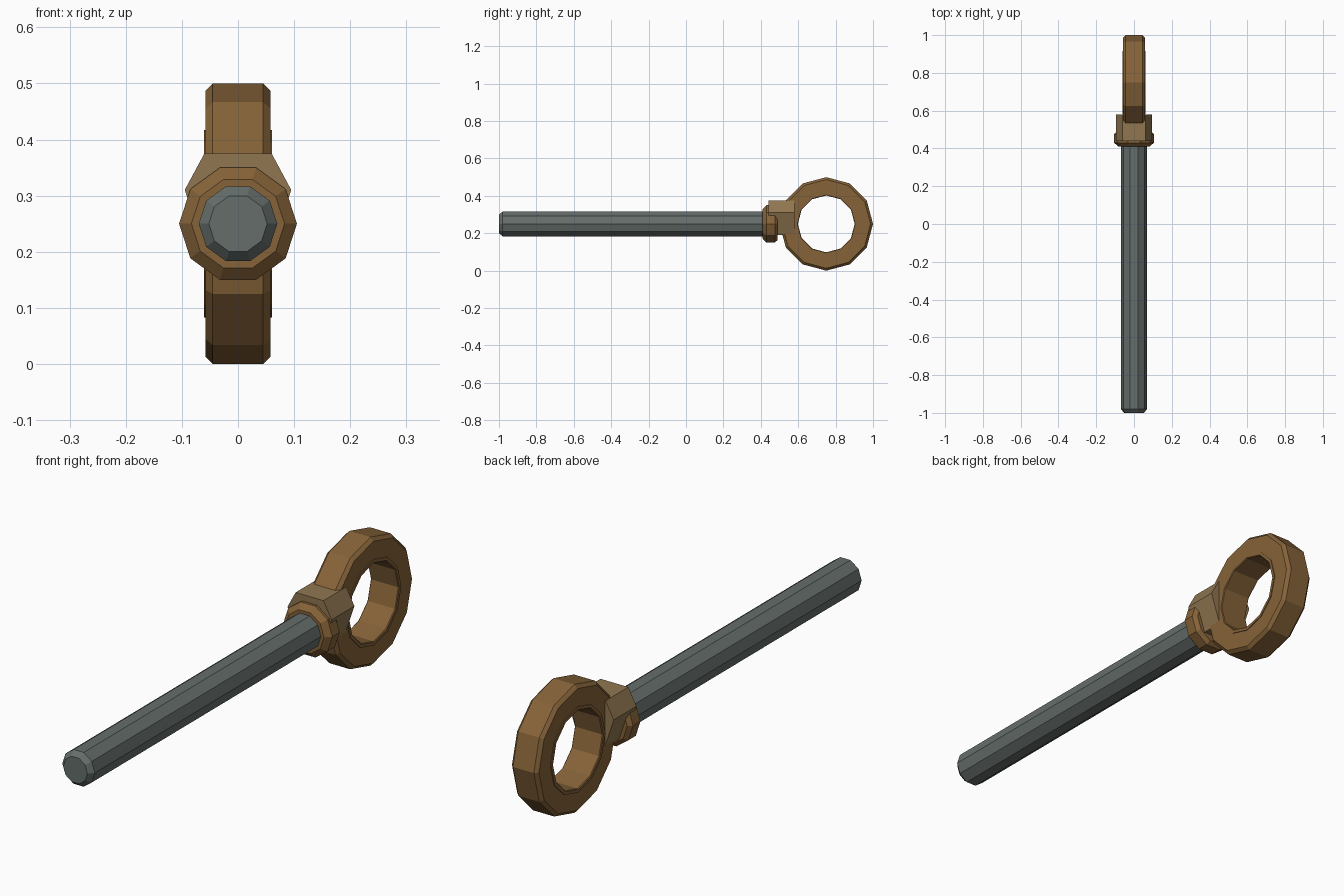
import bpy, bmesh, math

if "Cube" in bpy.data.objects:
    bpy.data.objects.remove(bpy.data.objects["Cube"])


def material(name, color):
    m = bpy.data.materials.new(name)
    m.diffuse_color = (*color, 1)
    m.use_nodes = True
    m.node_tree.nodes["Principled BSDF"].inputs["Base Color"].default_value = m.diffuse_color
    return m


STEEL = material("steel", (0.13, 0.155, 0.145))
BRONZE = material("bronze", (0.24, 0.125, 0.04))
TAN = material("pale_bronze", (0.28, 0.18, 0.08))


def sweep(name, rows, mat, closed=False):
    """Skin a list of equal vertex loops; cap the ends or join them."""
    bm = bmesh.new()
    loops = [[bm.verts.new(p) for p in row] for row in rows]
    n = len(loops[0])
    pairs = list(zip(loops, loops[1:]))
    if closed:
        pairs.append((loops[-1], loops[0]))
    else:
        bm.faces.new(loops[0])
        bm.faces.new(loops[-1])
    for a, b in pairs:
        for i in range(n):
            j = (i + 1) % n
            bm.faces.new((a[i], a[j], b[j], b[i]))
    bmesh.ops.recalc_face_normals(bm, faces=bm.faces)
    me = bpy.data.meshes.new(name)
    bm.to_mesh(me)
    bm.free()
    me.materials.append(mat)
    ob = bpy.data.objects.new(name, me)
    bpy.context.collection.objects.link(ob)
    return ob


def turned(name, profile, mat, sides=10):
    """Part turned about the long axis, profile = (radius, y)."""
    angles = [math.tau * i / sides for i in range(sides)]
    sweep(name, [[(r * math.cos(a), y, 0.25 + r * math.sin(a)) for a in angles]
                 for r, y in profile], mat)


# Shaft with a chamfered tip
turned("shaft", [(0.052, -1), (0.07, -0.98), (0.07, 0.45)], STEEL)

# Collar where the shaft meets the head
turned("collar", [(0.083, 0.41), (0.105, 0.43), (0.105, 0.475), (0.09, 0.49)], BRONZE)

# Faceted neck block
half = [(0.06, 0.375), (0.095, 0.31), (0.055, 0.19)]
outline = half + [(-x, z) for x, z in reversed(half)]
sweep("neck_block", [[(x, y, z) for x, z in outline] for y in (0.44, 0.58)], TAN)

# Ring handle: chamfered section with a raised inner lip
side = [(0.152, 0.058), (0.155, 0.061), (0.167, 0.061), (0.167, 0.058),
        (0.237, 0.058), (0.25, 0.045)]
section = side + [(r, -x) for r, x in reversed(side)]
steps = [math.tau * i / 12 for i in range(12)]
sweep("ring_handle", [[(x, 0.75 + r * math.cos(a), 0.25 + r * math.sin(a)) for r, x in section]
                      for a in steps], BRONZE, closed=True)
